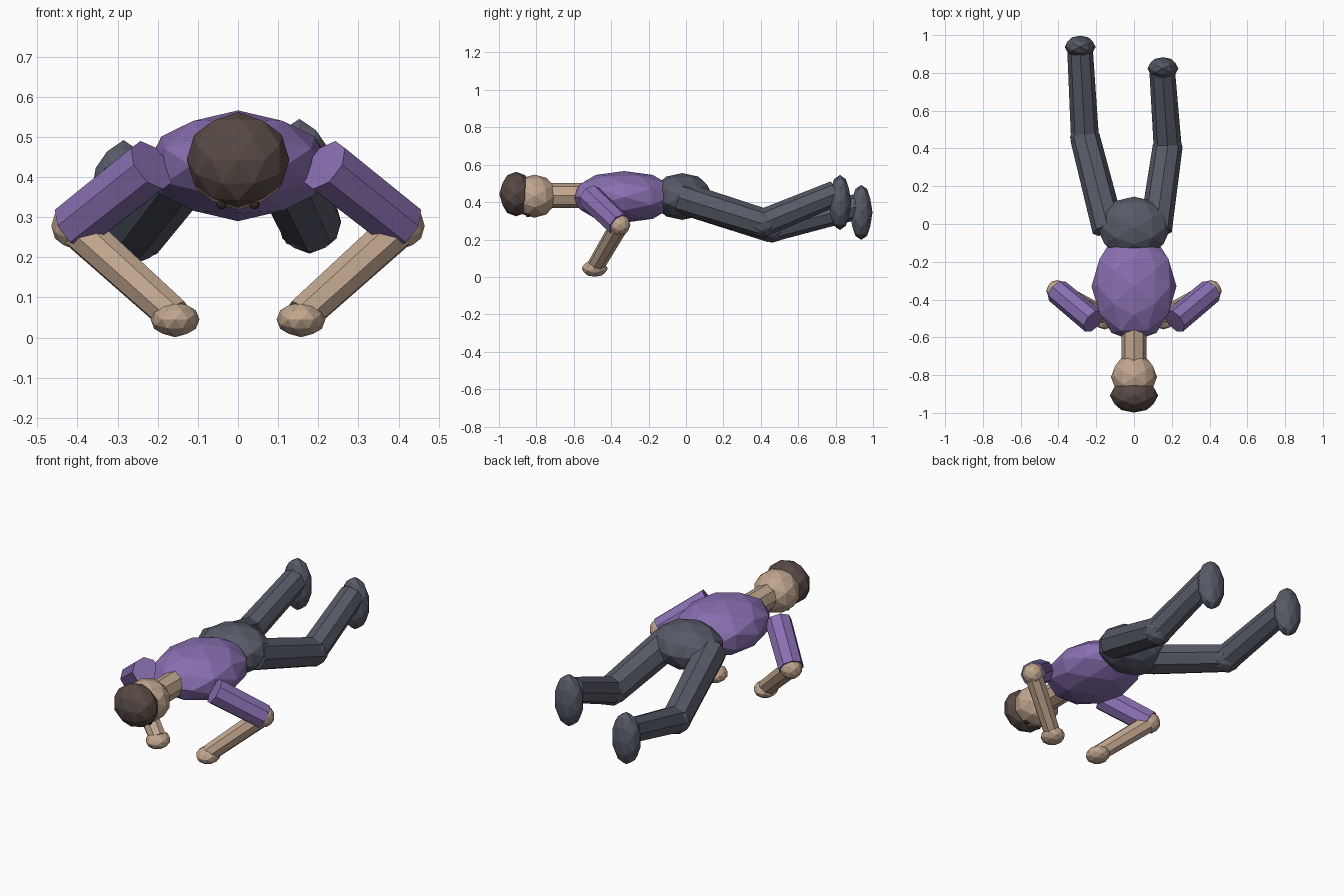
import bpy
import bmesh
from math import radians
from mathutils import Matrix, Vector

cube = bpy.data.objects.get("Cube")
if cube:
    bpy.data.objects.remove(cube, do_unlink=True)


def material(name, rgb):
    mat = bpy.data.materials.new(name)
    mat.use_nodes = True
    mat.diffuse_color = (*rgb, 1)
    mat.node_tree.nodes["Principled BSDF"].inputs["Base Color"].default_value = (*rgb, 1)
    return mat


SHIRT = material("purple shirt", (0.25, 0.16, 0.44))
SKIN = material("tan skin", (0.53, 0.38, 0.27))
TROUSERS = material("slate trousers", (0.095, 0.104, 0.135))
HAIR = material("brown hair", (0.095, 0.067, 0.058))
EYES = material("dark eyes", (0.03, 0.022, 0.02))

# Turns the faceted ball so that it is symmetric about all three axes
UPRIGHT = Matrix.Rotation(radians(90), 4, "Z") @ Matrix.Rotation(radians(-31.717), 4, "Y")


def finish(name, bm, mat):
    mesh = bpy.data.meshes.new(name)
    bm.to_mesh(mesh)
    bm.free()
    mesh.materials.append(mat)
    obj = bpy.data.objects.new(name, mesh)
    bpy.context.collection.objects.link(obj)
    return obj


def ball(name, centre, radii, mat):
    """Low-poly ellipsoid; radii is a number or one number per axis."""
    if not isinstance(radii, tuple):
        radii = (radii,) * 3
    bm = bmesh.new()
    place = Matrix.Translation(centre) @ Matrix.Diagonal((*radii, 1)) @ UPRIGHT
    bmesh.ops.create_icosphere(bm, subdivisions=2, radius=1, matrix=place)
    return finish(name, bm, mat)


def limb(name, start, end, r_start, r_end, mat):
    """Eight-sided tapered cylinder between two joints."""
    start, end = Vector(start), Vector(end)
    axis = end - start
    turn = axis.to_track_quat("Z", "Y").to_matrix().to_4x4()
    bm = bmesh.new()
    bmesh.ops.create_cone(bm, cap_ends=True, segments=8, radius1=r_start, radius2=r_end,
                          depth=axis.length, matrix=Matrix.Translation((start + end) / 2) @ turn)
    return finish(name, bm, mat)


# Trunk and head
ball("torso", (0, -0.33, 0.428), (0.225, 0.29, 0.138), SHIRT)
ball("pelvis", (0, -0.02, 0.43), (0.195, 0.165, 0.125), TROUSERS)
limb("neck", (0, -0.56, 0.435), (0, -0.74, 0.435), 0.067, 0.067, SKIN)
ball("head", (0, -0.81, 0.432), (0.122, 0.122, 0.115), SKIN)
ball("hair", (0, -0.908, 0.443), (0.128, 0.09, 0.119), HAIR)

# Arms and eyes, the same on both sides
for side, s in (("left", 1), ("right", -1)):
    shoulder = (s * 0.215, -0.515, 0.43)
    elbow = (s * 0.407, -0.355, 0.278)
    wrist = (s * 0.16, -0.485, 0.055)
    limb(side + "_sleeve", shoulder, elbow, 0.07, 0.067, SHIRT)
    ball(side + "_elbow", elbow, 0.058, SKIN)
    limb(side + "_forearm", elbow, wrist, 0.051, 0.046, SKIN)
    ball(side + "_hand", (s * 0.157, -0.488, 0.045), (0.061, 0.07, 0.044), SKIN)
    ball(side + "_eye", (s * 0.041, -0.845, 0.332), 0.013, EYES)

# Legs, each in its own pose: hip, knee, ankle, foot centre
legs = {
    "left": ((0.115, -0.03, 0.425), (0.178, 0.41, 0.288), (0.15, 0.80, 0.448), (0.153, 0.823, 0.398)),
    "right": ((-0.135, -0.03, 0.425), (-0.26, 0.46, 0.262), (-0.285, 0.91, 0.375), (-0.285, 0.937, 0.345)),
}
for side, (hip, knee, ankle, foot) in legs.items():
    limb(side + "_thigh", hip, knee, 0.086, 0.079, TROUSERS)
    ball(side + "_knee", knee, 0.079, TROUSERS)
    limb(side + "_shin", knee, ankle, 0.074, 0.068, TROUSERS)
    ball(side + "_foot", foot, (0.082, 0.06, 0.147), TROUSERS)
